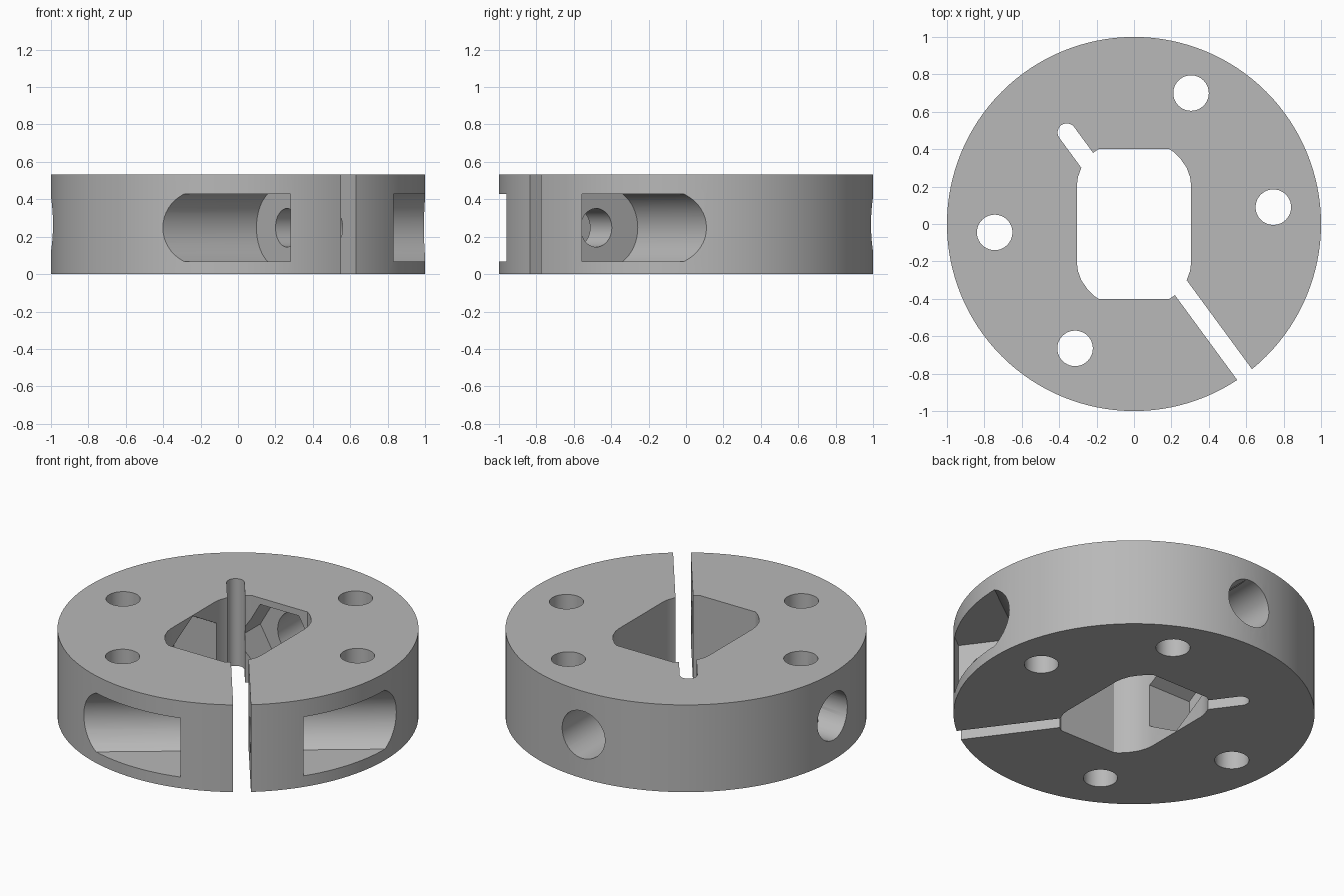
import bpy, bmesh, math
from mathutils import Matrix, Vector

cube = bpy.data.objects.get("Cube")
if cube:
    bpy.data.objects.remove(cube, do_unlink=True)

HEIGHT = 0.533
MID = HEIGHT / 2
X, Y, Z = Vector((1, 0, 0)), Vector((0, 1, 0)), Vector((0, 0, 1))

# Slit direction, and the clamp screw axis across it
slit_angle = math.radians(-53.7)
D = Vector((math.cos(slit_angle), math.sin(slit_angle), 0))
N = Z.cross(D)


def circle(r, sides, cx=0, cy=0, turn=0):
    return [(cx + r * math.cos(turn + math.tau * i / sides),
             cy + r * math.sin(turn + math.tau * i / sides)) for i in range(sides)]


def prism(name, points, u, v, w, lo, hi, origin=(0, 0, 0)):
    """Extrude a profile in the u, v plane from lo to hi along w."""
    bm = bmesh.new()
    o = Vector(origin)
    rings = [[bm.verts.new(o + u * a + v * b + w * h) for a, b in points] for h in (lo, hi)]
    bm.faces.new(rings[0])
    bm.faces.new(rings[1])
    n = len(points)
    for i in range(n):
        j = (i + 1) % n
        bm.faces.new((rings[0][i], rings[0][j], rings[1][j], rings[1][i]))
    bmesh.ops.recalc_face_normals(bm, faces=bm.faces)
    mesh = bpy.data.meshes.new(name)
    bm.to_mesh(mesh)
    bm.free()
    obj = bpy.data.objects.new(name, mesh)
    bpy.context.collection.objects.link(obj)
    return obj


collar = prism("clamp_collar", circle(1, 128), X, Y, Z, 0, HEIGHT)
cutters = []


def cut(name, *args, **kwargs):
    obj = prism(name, *args, **kwargs)
    obj.hide_render = True
    cutters.append(obj)


# Central bore with rounded corners
corner = [(0.305, 0.21), (0.30, 0.25), (0.282, 0.30), (0.25, 0.347), (0.215, 0.383), (0.19, 0.40)]
bore = []
for sx, sy in ((1, 1), (-1, 1), (-1, -1), (1, -1)):
    quarter = [(x * sx, y * sy) for x, y in corner]
    bore += quarter if sx * sy > 0 else quarter[::-1]
cut("bore_cutter", bore, X, Y, Z, -0.1, HEIGHT + 0.1)

# Slit through the rim, with a round-ended relief slot on the far side
half = 0.049
slot = [(1.2, -half), (1.2, half)]
for i in range(13):
    a = math.pi / 2 + math.pi * i / 12
    slot.append((-0.607 + half * math.cos(a), half * math.sin(a)))
cut("slit_cutter", slot, D, N, Z, -0.1, HEIGHT + 0.1)

# Vertical mounting holes
for x, y in ((0.305, 0.70), (0.745, 0.09), (-0.745, -0.045), (-0.315, -0.665)):
    cut("mount_hole_cutter", circle(0.095, 40, x, y), X, Y, Z, -0.1, HEIGHT + 0.1)

# Radial set screw holes with hexagonal nut recesses opening into the bore
for axis, side, turn in ((-X, Y, math.pi / 2), (Y, X, 0)):
    cut("set_screw_cutter", circle(0.145, 40), side, Z, axis, 0.2, 1.2, origin=(0, 0, MID))
    cut("nut_recess_cutter", circle(0.262, 6, turn=turn), side, Z, axis, 0.1, 0.59,
        origin=(0, 0, MID))

# Clamp screw hole, and the head pocket on each side of the slit
screw_z = (0, 0, 0.248)
cut("clamp_screw_cutter", circle(0.103, 40, 0.775), D, Z, N, -0.4, 0.4, origin=screw_z)
radius, tall = 0.212, 0.18
spread = math.asin(tall / radius)
pocket = [(0.94, tall)]
for i in range(17):
    a = math.pi - spread + 2 * spread * i / 16
    pocket.append((0.712 + radius * math.cos(a), radius * math.sin(a)))
pocket.append((0.94, -tall))
for sign in (-1, 1):
    cut("head_pocket_cutter", pocket, D, Z, N * sign, 0.245, 1.2, origin=screw_z)

# Cut everything out of the disc
for c in cutters:
    mod = collar.modifiers.new(c.name, "BOOLEAN")
    mod.operation = "DIFFERENCE"
    mod.solver = "EXACT"
    mod.object = c
bpy.ops.object.select_all(action="DESELECT")
collar.select_set(True)
bpy.context.view_layer.objects.active = collar
bpy.ops.object.convert(target="MESH")
for c in cutters:
    bpy.data.objects.remove(c, do_unlink=True)

# Plain grey finish
grey = bpy.data.materials.new("plain_grey")
grey.use_nodes = True
colour = (0.48, 0.48, 0.48, 1)
grey.diffuse_color = colour
grey.node_tree.nodes["Principled BSDF"].inputs["Base Color"].default_value = colour
collar.data.materials.clear()
collar.data.materials.append(grey)
bpy.ops.object.shade_smooth_by_angle(angle=math.radians(25))
